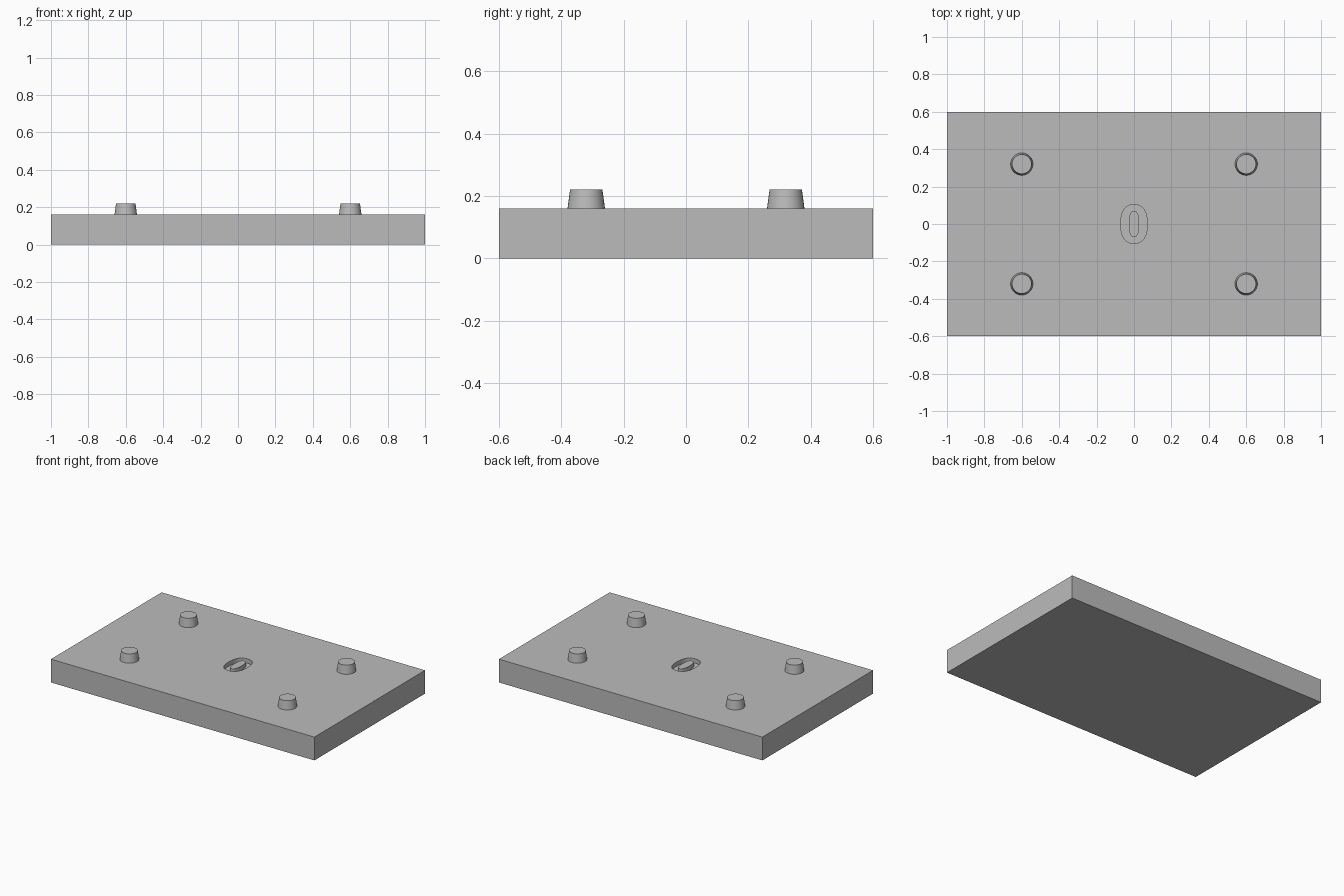
import bpy
import bmesh
import math

if "Cube" in bpy.data.objects:
    bpy.data.objects.remove(bpy.data.objects["Cube"], do_unlink=True)

grey = bpy.data.materials.new("plain grey")
grey.use_nodes = True
COLOUR = (0.5, 0.5, 0.5, 1)
grey.diffuse_color = COLOUR
grey.node_tree.nodes["Principled BSDF"].inputs["Base Color"].default_value = COLOUR

LENGTH, DEPTH, THICK = 2.0, 1.2, 0.16
GROOVE_DEPTH = 0.03


def finish(obj, name):
    obj.name = name
    obj.data.name = name
    obj.data.materials.clear()
    obj.data.materials.append(grey)
    return obj


def oval(rx, ry, count=48, power=2.4):
    """Rounded, slightly squared oval outline."""
    points = []
    for i in range(count):
        a = 2 * math.pi * i / count
        c, s = math.cos(a), math.sin(a)
        points.append((math.copysign(abs(c) ** (2 / power), c) * rx,
                       math.copysign(abs(s) ** (2 / power), s) * ry))
    return points


# Slab
bpy.ops.mesh.primitive_cube_add(size=1, location=(0, 0, THICK / 2))
slab = finish(bpy.context.object, "slab")
slab.scale = (LENGTH, DEPTH, THICK)
bpy.ops.object.transform_apply(location=True, rotation=False, scale=True)

# Oval ring cutter for the central groove
bm = bmesh.new()
loops = [[bm.verts.new((x, y, z)) for x, y in oval(rx, ry)]
         for rx, ry, z in ((0.071, 0.104, THICK - GROOVE_DEPTH),
                           (0.071, 0.104, THICK + GROOVE_DEPTH),
                           (0.028, 0.07, THICK + GROOVE_DEPTH),
                           (0.028, 0.07, THICK - GROOVE_DEPTH))]
for k, low in enumerate(loops):
    high = loops[(k + 1) % len(loops)]
    for i in range(len(low)):
        j = (i + 1) % len(low)
        bm.faces.new((low[i], low[j], high[j], high[i]))
bmesh.ops.recalc_face_normals(bm, faces=bm.faces)
mesh = bpy.data.meshes.new("groove_cutter")
bm.to_mesh(mesh)
bm.free()
cutter = finish(bpy.data.objects.new("groove_cutter", mesh), "groove_cutter")
bpy.context.collection.objects.link(cutter)

cut = slab.modifiers.new("groove", "BOOLEAN")
cut.operation = "DIFFERENCE"
cut.solver = "EXACT"
cut.object = cutter
bpy.context.view_layer.objects.active = slab
bpy.ops.object.modifier_apply(modifier=cut.name)
bpy.data.objects.remove(cutter, do_unlink=True)

# Four tapered pegs
PEG_HEIGHT = 0.06
for x, side in ((-0.6, "right"), (0.6, "left")):
    for y, end in ((-0.32, "front"), (0.32, "back")):
        bpy.ops.mesh.primitive_cone_add(
            vertices=32, radius1=0.06, radius2=0.052, depth=PEG_HEIGHT,
            location=(x, y, THICK + PEG_HEIGHT / 2))
        finish(bpy.context.object, f"{end}_{side}_peg")
        bpy.ops.object.shade_smooth_by_angle(angle=math.radians(30))
